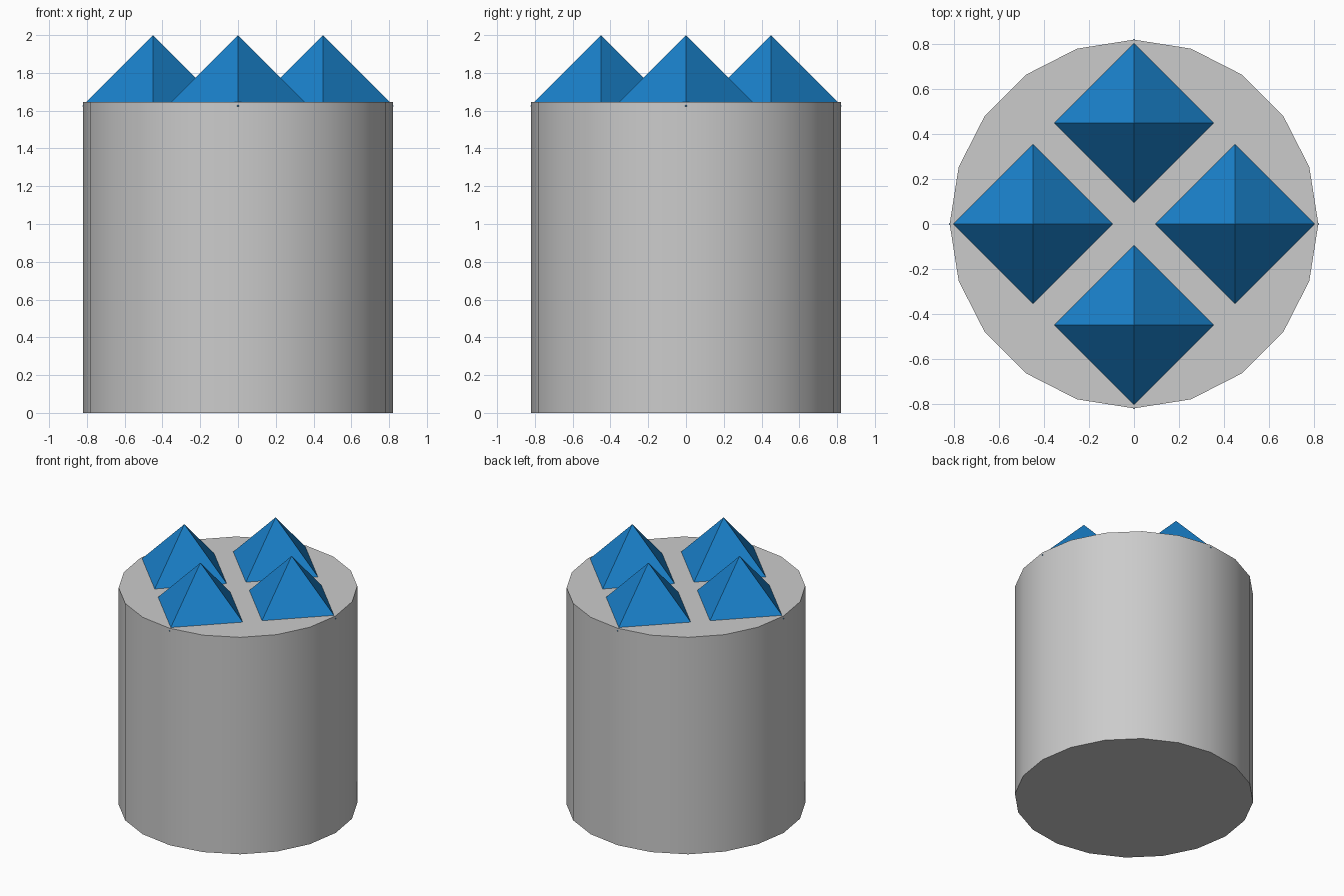
import bpy
import bmesh
from math import radians, cos, sin, pi

if "Cube" in bpy.data.objects:
    bpy.data.objects.remove(bpy.data.objects["Cube"])

CYL_R, CYL_H = 0.82, 1.645
GEM_R, GEM_Z, GEM_OFFSET = 0.375, 1.625, 0.45

blue = bpy.data.materials.new("blue")
blue.diffuse_color = (0.01, 0.22, 0.6, 1)
blue.use_nodes = True
blue.node_tree.nodes["Principled BSDF"].inputs["Base Color"].default_value = blue.diffuse_color


def cone_object(name, parts, sides, location):
    """Object made of stacked cones: (radius1, radius2, depth, z)."""
    bm = bmesh.new()
    bmesh.ops.create_cone(bm, cap_ends=True, segments=sides, radius1=parts[0],
                          radius2=parts[1], depth=parts[2])
    mesh = bpy.data.meshes.new(name)
    bm.to_mesh(mesh)
    bm.free()
    obj = bpy.data.objects.new(name, mesh)
    obj.location = location
    bpy.context.collection.objects.link(obj)
    return obj


def octahedron(name, location):
    """Flat-faced octahedron with its corners on the axes."""
    bm = bmesh.new()
    ring = [bm.verts.new((GEM_R * cos(i * pi / 2), GEM_R * sin(i * pi / 2), 0))
            for i in range(4)]
    top = bm.verts.new((0, 0, GEM_R))
    bottom = bm.verts.new((0, 0, -GEM_R))
    for i in range(4):
        a, b = ring[i], ring[(i + 1) % 4]
        bm.faces.new((a, b, top))
        bm.faces.new((b, a, bottom))
    mesh = bpy.data.meshes.new(name)
    bm.to_mesh(mesh)
    bm.free()
    mesh.materials.append(blue)
    obj = bpy.data.objects.new(name, mesh)
    obj.location = location
    bpy.context.collection.objects.link(obj)


# Grey 20-sided body, smooth around the side with sharp rims;
# a corner points along +x
body_parts = (CYL_R, CYL_R, CYL_H)
body = cone_object("body", body_parts, 20, (0, 0, CYL_H / 2))
bpy.context.view_layer.objects.active = body
body.select_set(True)
bpy.ops.object.shade_smooth_by_angle(angle=radians(30))

# Four blue octahedra half sunk into the top
for i, side in enumerate(("right", "back", "left", "front")):
    a = i * pi / 2
    octahedron("spike_" + side, (GEM_OFFSET * cos(a), GEM_OFFSET * sin(a), GEM_Z))
